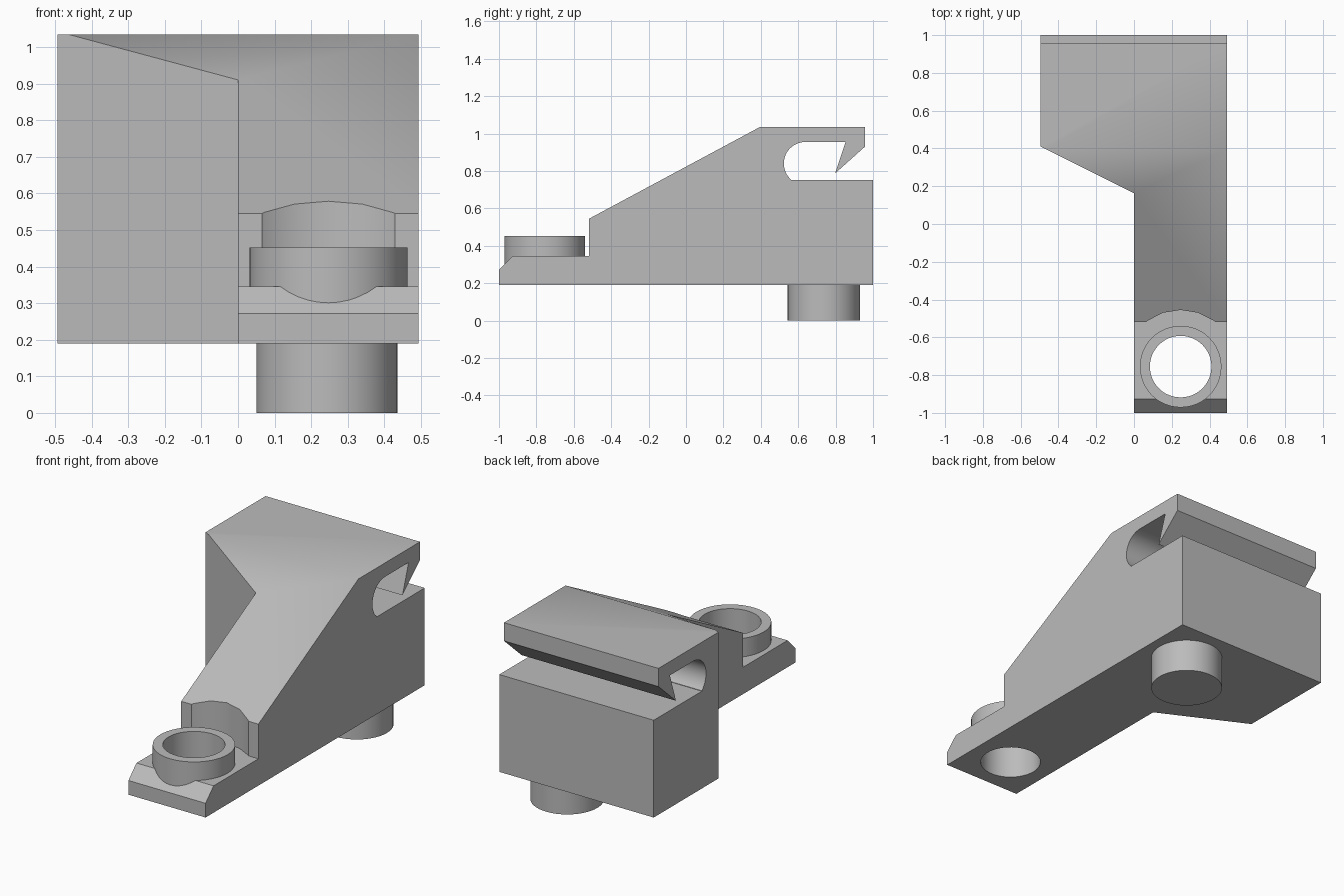
import bpy
import bmesh
from math import sin, cos, radians, pi
from mathutils import Vector

cube = bpy.data.objects.get("Cube")
if cube:
    bpy.data.objects.remove(cube, do_unlink=True)

grey = bpy.data.materials.new("plain grey")
grey.use_nodes = True
grey.diffuse_color = (0.5, 0.5, 0.5, 1)
grey.node_tree.nodes["Principled BSDF"].inputs["Base Color"].default_value = (0.5, 0.5, 0.5, 1)


def prism(name, points, push):
    """Extrude a closed 3D outline along a vector."""
    bm = bmesh.new()
    face = bm.faces.new([bm.verts.new(p) for p in points])
    new = bmesh.ops.extrude_face_region(bm, geom=[face])["geom"]
    bmesh.ops.translate(bm, vec=Vector(push),
                        verts=[v for v in new if isinstance(v, bmesh.types.BMVert)])
    bmesh.ops.recalc_face_normals(bm, faces=bm.faces)
    mesh = bpy.data.meshes.new(name)
    bm.to_mesh(mesh)
    bm.free()
    mesh.materials.append(grey)
    obj = bpy.data.objects.new(name, mesh)
    bpy.context.collection.objects.link(obj)
    return obj


def cylinder(name, centre, radius, bottom, top, sides=48):
    x, y = centre
    ring = [(x + radius * sin(2 * pi * i / sides), y + radius * cos(2 * pi * i / sides), bottom)
            for i in range(sides)]
    return prism(name, ring, (0, 0, top - bottom))


def select_only(obj):
    bpy.ops.object.select_all(action='DESELECT')
    bpy.context.view_layer.objects.active = obj
    obj.select_set(True)


def combine(target, tool, operation):
    """Apply a boolean and discard the tool object."""
    tool.hide_render = True
    mod = target.modifiers.new(operation, 'BOOLEAN')
    mod.operation = operation
    mod.solver = 'EXACT'
    mod.object = tool
    select_only(target)
    bpy.ops.object.modifier_apply(modifier=mod.name)
    bpy.data.objects.remove(tool, do_unlink=True)


# Side profile with the rounded, hooked slot at the back
slot_arc = [(0.638 + 0.115 * cos(radians(a)), 0.84 + 0.115 * sin(radians(a)))
            for a in range(228, 89, -6)]
profile = [(-1, 0.19), (1, 0.19), (1, 0.752), (0.561, 0.752)] + slot_arc + [
    (0.853, 0.955), (0.797, 0.787), (0.957, 0.93), (0.957, 1.035), (0.395, 1.035),
    (-0.518, 0.545), (-0.518, 0.345), (-0.927, 0.345), (-1, 0.272)]
body = prism("bracket_body", [(-0.6, y, z) for y, z in profile], (1.2, 0, 0))

# Trim to the plan outline: wide back block tapering to a narrow arm
plan = [(0, -1.1), (0.493, -1.1), (0.493, 1.1), (-0.494, 1.1), (-0.494, 0.41), (0, 0.163)]
combine(body, prism("plan_trim", [(x, y, 0.1) for x, y in plan], (0, 0, 1.2)), 'INTERSECT')

# Clearance recess around the collar, then the through hole
eye = (0.247, -0.755)
combine(body, cylinder("recess_cutter", eye, 0.3, 0.345, 1.3, 20), 'DIFFERENCE')
combine(body, cylinder("body_hole_cutter", eye, 0.163, 0, 1.3), 'DIFFERENCE')

# Raised collar around the hole
collar = cylinder("front_collar", eye, 0.216, 0.29, 0.452)
combine(collar, cylinder("collar_hole_cutter", eye, 0.163, 0, 1), 'DIFFERENCE')

# Locating peg under the back block
peg = cylinder("bottom_peg", (0.243, 0.737), 0.193, 0, 0.19)

for part in (body, collar, peg):
    select_only(part)
    bpy.ops.object.shade_smooth_by_angle(angle=radians(30))
